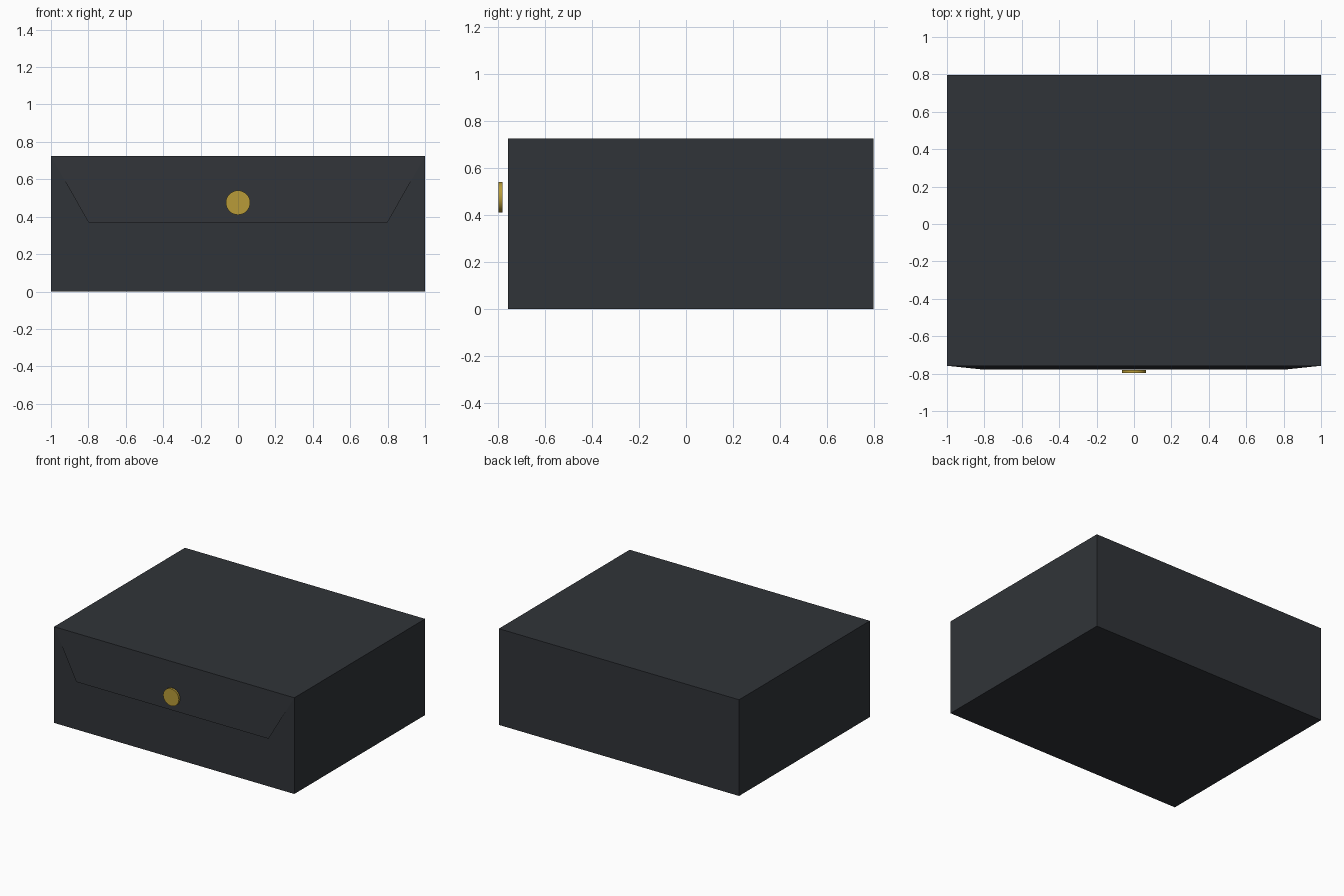
import bpy, bmesh, math
from mathutils import Matrix, Vector

if "Cube" in bpy.data.objects:
    bpy.data.objects.remove(bpy.data.objects["Cube"])


def material(name, color):
    mat = bpy.data.materials.new(name)
    mat.diffuse_color = (*color, 1)
    mat.use_nodes = True
    mat.node_tree.nodes["Principled BSDF"].inputs["Base Color"].default_value = mat.diffuse_color
    return mat


def add_object(name, bm, mat):
    mesh = bpy.data.meshes.new(name)
    bm.to_mesh(mesh)
    bm.free()
    mesh.materials.append(mat)
    obj = bpy.data.objects.new(name, mesh)
    bpy.context.collection.objects.link(obj)
    return obj


leather = material("dark_leather", (0.03, 0.034, 0.04))
brass = material("brass", (0.48, 0.33, 0.04))

FRONT, BACK, HEIGHT = -0.758, 0.797, 0.724

# Closed rectangular case
bm = bmesh.new()
bmesh.ops.create_cube(bm, size=1)
bmesh.ops.scale(bm, vec=(2, BACK - FRONT, HEIGHT), verts=bm.verts)
bmesh.ops.translate(bm, vec=(0, (FRONT + BACK) / 2, HEIGHT / 2), verts=bm.verts)
add_object("case_body", bm, leather)

# Thin tapered flap hanging from the top front edge
bm = bmesh.new()
outline = [(-1, FRONT, HEIGHT), (-0.8, -0.779, 0.37),
           (0.8, -0.779, 0.37), (1, FRONT, HEIGHT)]
bm.faces.new([bm.verts.new(p) for p in outline])
add_object("front_flap", bm, leather)

# Round button clasp on the flap
bm = bmesh.new()
place = Matrix.Translation(Vector((0, -0.789, 0.475))) @ Matrix.Rotation(math.radians(90), 4, 'X')
bmesh.ops.create_cone(bm, cap_ends=True, segments=32, radius1=0.065,
                      radius2=0.065, depth=0.016, matrix=place)
clasp = add_object("button_clasp", bm, brass)
bpy.context.view_layer.objects.active = clasp
clasp.select_set(True)
bpy.ops.object.shade_smooth_by_angle(angle=math.radians(30))
